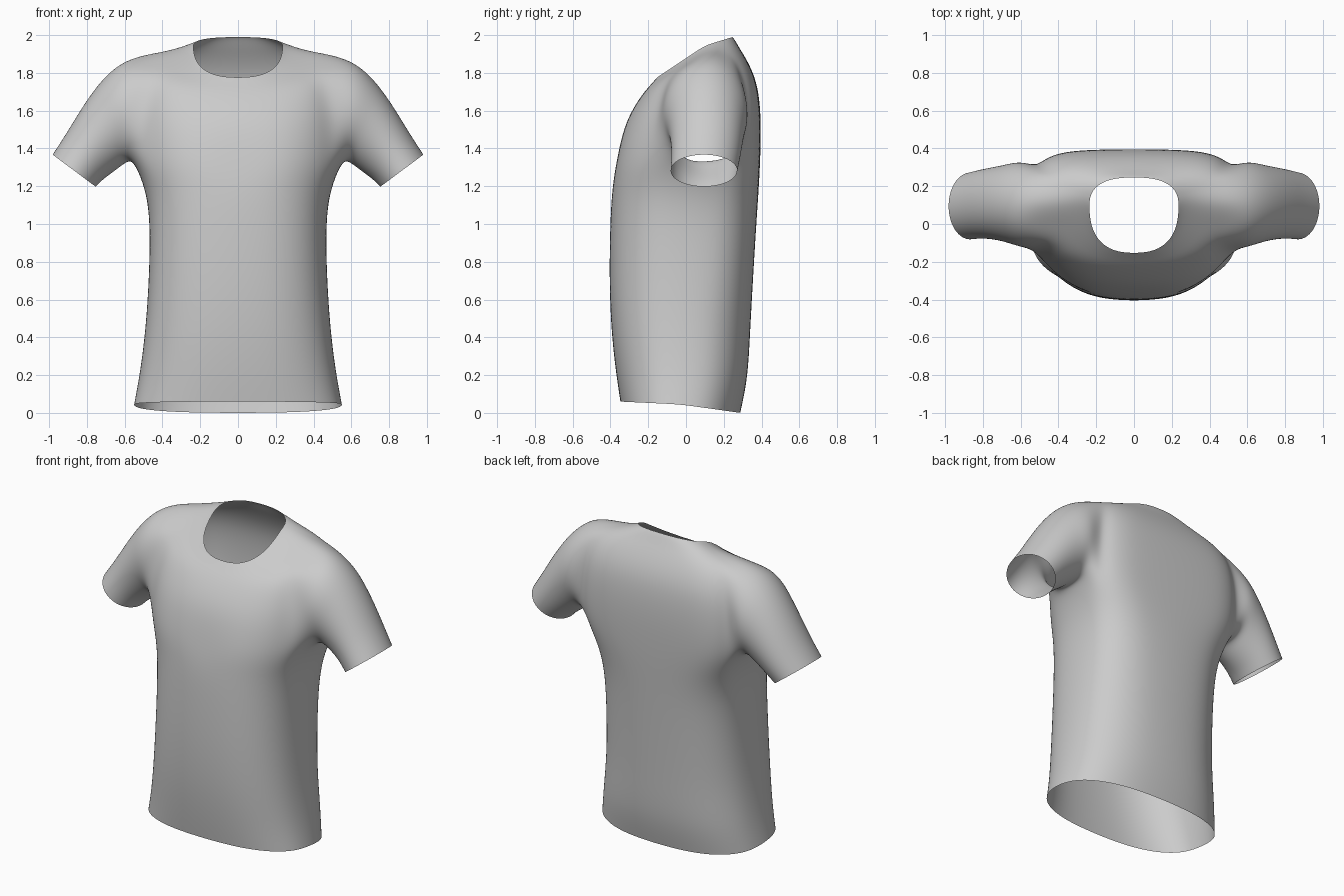
import bpy, bmesh
from math import sin, cos, pi, exp

cube = bpy.data.objects.get("Cube")
if cube:
    bpy.data.objects.remove(cube, do_unlink=True)

COLUMNS = 24
HALF = COLUMNS // 2
HOLE = 2            # columns either side of the flank left open for a sleeve

# Torso rings from hem to neckline:
# half width, side (y, z), front (y, z), back (y, z), back roundness
RINGS = [
    (.555, (-.03, .045), (-.35, .06), (.29, 0), .8),
    (.525, (-.02, .2), (-.372, .2), (.33, .18), .8),
    (.495, (-.02, .42), (-.398, .42), (.342, .42), .8),
    (.475, (-.01, .7), (-.41, .7), (.357, .7), .75),
    (.468, (0, 1), (-.405, 1), (.375, 1), .7),
    (.49, (.03, 1.18), (-.395, 1.18), (.387, 1.18), .6),
    (.555, (.06, 1.335), (-.37, 1.32), (.395, 1.34), .5),
    (.56, (.09, 1.53), (-.335, 1.5), (.4, 1.54), .5),
    (.54, (.1, 1.73), (-.285, 1.61), (.385, 1.73), .5),
    (.5, (.11, 1.91), (-.23, 1.69), (.335, 1.85), .6),
    (.36, (.11, 1.918), (-.19, 1.735), (.285, 1.93), .7),
    (.27, (.11, 1.935), (-.162, 1.767), (.258, 1.978), .8),
    (.238, (.1, 1.945), (-.155, 1.775), (.248, 1.99), .8),
]
ARMPIT, SHOULDER = 6, 9

# Sleeve rings from shoulder to cuff: top (x, z), underside (x, z), centre y, half depth
SLEEVE = [
    ((.62, 1.865), (.585, 1.325), .105, .235),
    ((.73, 1.765), (.63, 1.29), .11, .21),
    ((.83, 1.62), (.68, 1.255), .11, .195),
    ((.91, 1.485), (.72, 1.225), .105, .187),
    ((.985, 1.37), (.75, 1.195), .095, .182),
]


def power(v, e):
    return abs(v) ** e * (1 if v >= 0 else -1)


def torso_ring(bm, ring):
    width, side, front, back, roundness = ring
    verts = []
    for i in range(COLUMNS):
        a = 2 * pi * i / COLUMNS
        end, e = (back, roundness) if sin(a) > 0 else (front, .8)
        t = abs(sin(a)) ** e if abs(sin(a)) > .001 else 0
        x = width * power(cos(a), e) if abs(cos(a)) > .001 else 0
        y = side[0] + (end[0] - side[0]) * t
        z = side[1] + (end[1] - side[1]) * t
        # soft chest fullness
        if sin(a) < 0:
            y -= .02 * exp(-((abs(x) - .24) / .12) ** 2 - ((z - 1.38) / .1) ** 2)
        verts.append(bm.verts.new((x, y, z)))
    return verts


def add_sleeve(bm, rings, s):
    def at(row, c):
        return rings[row][(c if s > 0 else HALF - c) % COLUMNS]

    # armhole loop, starting on top of the shoulder and running to the back
    loop = [at(SHOULDER, c) for c in range(HOLE + 1)]
    loop += [at(r, HOLE) for r in range(SHOULDER - 1, ARMPIT, -1)]
    loop += [at(ARMPIT, c) for c in range(HOLE, -HOLE - 1, -1)]
    loop += [at(r, -HOLE) for r in range(ARMPIT + 1, SHOULDER)]
    loop += [at(SHOULDER, c) for c in range(-HOLE, 0)]
    n = len(loop)
    for top, under, yc, depth in SLEEVE:
        new = []
        for i in range(n):
            a = 2 * pi * i / n
            k = (1 + cos(a)) / 2
            x = under[0] + (top[0] - under[0]) * k
            z = under[1] + (top[1] - under[1]) * k
            new.append(bm.verts.new((s * x, yc + depth * sin(a), z)))
        for i in range(n):
            j = (i + 1) % n
            quad = [loop[i], new[i], new[j], loop[j]]
            bm.faces.new(quad if s > 0 else quad[::-1])
        loop = new


# Torso with open armholes
bm = bmesh.new()
rings = [torso_ring(bm, r) for r in RINGS]
for r in range(len(rings) - 1):
    for i in range(COLUMNS):
        from_flank = min((i + .5) % HALF, HALF - (i + .5) % HALF)
        if ARMPIT <= r < SHOULDER and from_flank < HOLE:
            continue
        j = (i + 1) % COLUMNS
        bm.faces.new((rings[r][i], rings[r][j], rings[r + 1][j], rings[r + 1][i]))

# Sleeves
for s in (1, -1):
    add_sleeve(bm, rings, s)

loose = [v for v in bm.verts if not v.link_faces]
bmesh.ops.delete(bm, geom=loose, context='VERTS')
for f in bm.faces:
    f.smooth = True

mesh = bpy.data.meshes.new("shirt")
bm.to_mesh(mesh)
bm.free()
shirt = bpy.data.objects.new("shirt", mesh)
bpy.context.scene.collection.objects.link(shirt)

# Smooth cloth surface
sub = shirt.modifiers.new("smooth_cloth", 'SUBSURF')
sub.levels = sub.render_levels = 3

# Plain grey cloth
grey = (.6, .6, .6, 1)
mat = bpy.data.materials.new("grey_cloth")
mat.use_nodes = True
mat.diffuse_color = grey
bsdf = next(n for n in mat.node_tree.nodes if n.type == 'BSDF_PRINCIPLED')
bsdf.inputs["Base Color"].default_value = grey
bsdf.inputs["Roughness"].default_value = .8
mesh.materials.append(mat)
